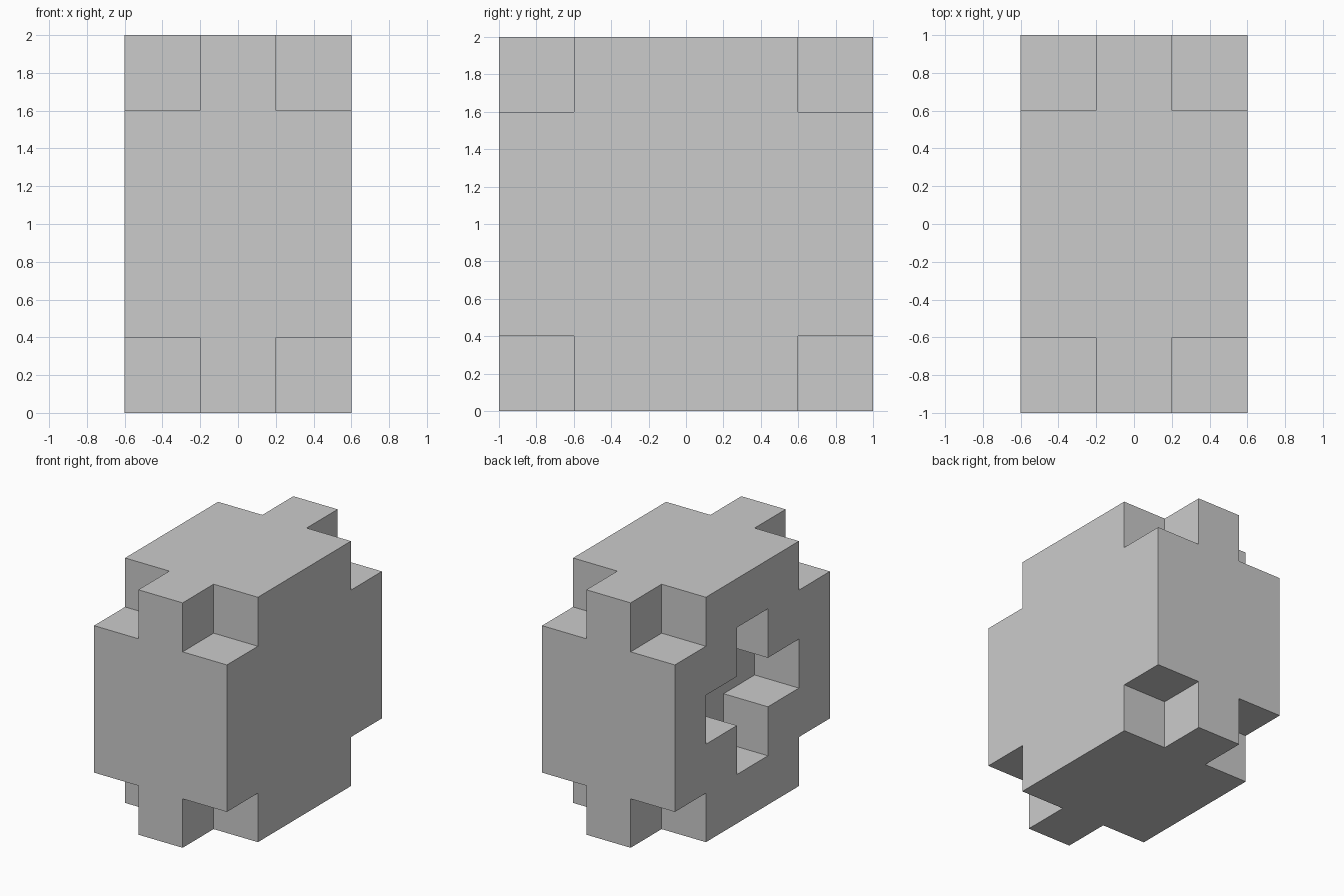
import bpy, bmesh
from mathutils import Matrix, Vector

if "Cube" in bpy.data.objects:
    bpy.data.objects.remove(bpy.data.objects["Cube"])

U = 0.4                      # one block unit
W, D, H = 3 * U, 5 * U, 5 * U


def add_box(bm, centre, size):
    m = Matrix.Translation(centre) @ Matrix.Diagonal((*size, 1))
    bmesh.ops.create_cube(bm, size=1, matrix=m)


def make_object(name, bm):
    bmesh.ops.recalc_face_normals(bm, faces=bm.faces)
    mesh = bpy.data.meshes.new(name)
    bm.to_mesh(mesh)
    bm.free()
    ob = bpy.data.objects.new(name, mesh)
    bpy.context.collection.objects.link(ob)
    return ob


# Main block
bm = bmesh.new()
add_box(bm, (0, 0, H / 2), (W, D, H))
body = make_object("notched_block", bm)

# Cutter: a cube on each of the eight corners
bm = bmesh.new()
for x in (-W / 2, W / 2):
    for y in (-D / 2, D / 2):
        for z in (0, H):
            add_box(bm, (x, y, z), (2 * U, 2 * U, 2 * U))

# Cutter: plus-shaped pocket, one unit deep, in the left side
a, b = U / 2, 1.5 * U
plus = [(a, a), (a, b), (-a, b), (-a, a), (-b, a), (-b, -a),
        (-a, -a), (-a, -b), (a, -b), (a, -a), (b, -a), (b, a)]
face = bm.faces.new([bm.verts.new((-W / 2 + U, y, H / 2 + z)) for y, z in plus])
ext = bmesh.ops.extrude_face_region(bm, geom=[face], use_keep_orig=True)
bmesh.ops.translate(bm, vec=Vector((-2 * U, 0, 0)),
                    verts=[v for v in ext["geom"] if isinstance(v, bmesh.types.BMVert)])
cutter = make_object("notch_cutter", bm)
cutter.hide_render = True

# Cut the notches and the pocket
mod = body.modifiers.new("notches", 'BOOLEAN')
mod.operation = 'DIFFERENCE'
mod.solver = 'EXACT'
mod.object = cutter
bpy.context.view_layer.objects.active = body
bpy.ops.object.modifier_apply(modifier=mod.name)
bpy.data.objects.remove(cutter)
